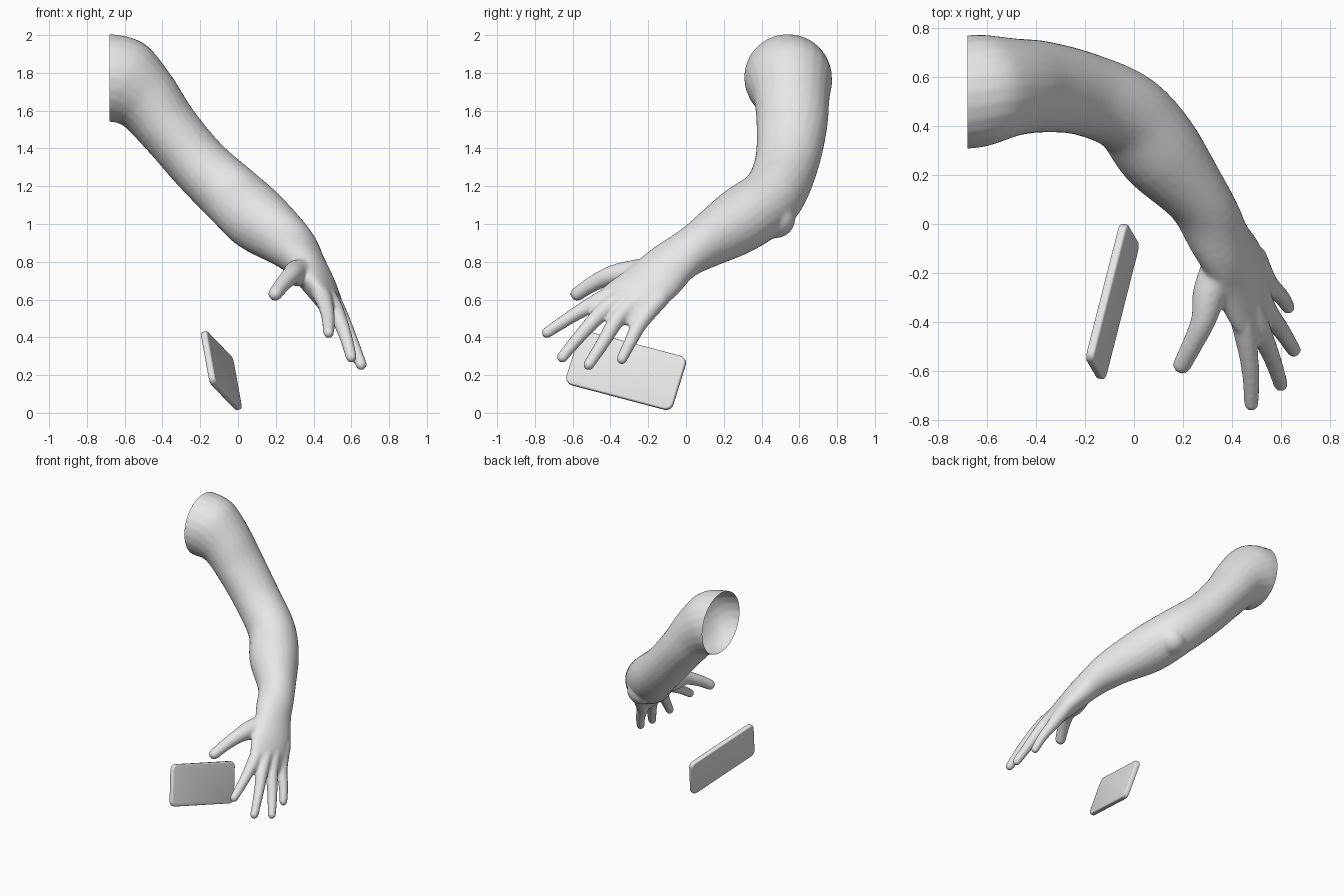
import bpy, bmesh, math
from mathutils import Vector, Matrix

if "Cube" in bpy.data.objects:
    bpy.data.objects.remove(bpy.data.objects["Cube"])

grey = bpy.data.materials.new("light_grey")
grey.diffuse_color = (0.8, 0.8, 0.8, 1)
grey.use_nodes = True
grey.node_tree.nodes["Principled BSDF"].inputs["Base Color"].default_value = grey.diffuse_color


def spline(keys, steps):
    """Catmull-Rom interpolation of equal-length tuples."""
    k = [keys[0]] + list(keys) + [keys[-1]]
    out = []
    for i in range(1, len(k) - 2):
        for s in range(steps):
            t = s / steps
            out.append([0.5 * (2 * b + (c - a) * t + (2 * a - 5 * b + 4 * c - d) * t * t
                               + (3 * b - a - 3 * c + d) * t ** 3)
                        for a, b, c, d in zip(k[i - 1], k[i], k[i + 1], k[i + 2])])
    out.append(list(keys[-1]))
    return out


def tube(bm, keys, steps=5, sides=24):
    """Loft of ellipses; key = x, y, z, sideways radius, other radius, roll."""
    pts = spline(keys, steps)
    rings = []
    for i, p in enumerate(pts):
        a, b = pts[max(i - 1, 0)], pts[min(i + 1, len(pts) - 1)]
        t = (Vector(b[:3]) - Vector(a[:3])).normalized()
        w = t.cross(Vector((0, 0, 1))).normalized()
        v = w.cross(t)
        roll = math.radians(p[5])
        w, v = (w * math.cos(roll) + v * math.sin(roll),
                v * math.cos(roll) - w * math.sin(roll))
        rings.append([bm.verts.new(Vector(p[:3]) + w * p[3] * math.cos(q) + v * p[4] * math.sin(q))
                      for q in (2 * math.pi * j / sides for j in range(sides))])
    for r, s in zip(rings, rings[1:]):
        for j in range(sides):
            n = (j + 1) % sides
            bm.faces.new((r[j], r[n], s[n], s[j]))
    bm.faces.new(rings[0][::-1])
    bm.faces.new(rings[-1])


def ball(bm, centre, radius):
    bmesh.ops.create_uvsphere(bm, u_segments=20, v_segments=12, radius=radius,
                              matrix=Matrix.Translation(centre))


def finger(bm, keys):
    """Round tapered digit; key = x, y, z, radius."""
    tube(bm, [(x, y, z, r, r, 0) for x, y, z, r in keys], 4, 16)
    ball(bm, keys[0][:3], keys[0][3])
    ball(bm, keys[-1][:3], keys[-1][3])


def add_object(name, bm):
    bmesh.ops.recalc_face_normals(bm, faces=bm.faces)
    me = bpy.data.meshes.new(name)
    bm.to_mesh(me)
    bm.free()
    me.materials.append(grey)
    ob = bpy.data.objects.new(name, me)
    bpy.context.collection.objects.link(ob)
    return ob


# Shoulder, upper arm, forearm, wrist and palm as one loft
bm = bmesh.new()
tube(bm, [
    (-0.80, 0.54, 1.78, 0.23, 0.225, 0),
    (-0.68, 0.54, 1.775, 0.232, 0.23, 0),
    (-0.60, 0.55, 1.745, 0.225, 0.232, 0),
    (-0.49, 0.56, 1.66, 0.20, 0.187, 0),
    (-0.37, 0.56, 1.51, 0.187, 0.163, 0),
    (-0.20, 0.53, 1.31, 0.17, 0.158, 0),
    (-0.02, 0.45, 1.14, 0.168, 0.17, 0),
    (0.11, 0.29, 1.02, 0.175, 0.173, 0),
    (0.265, 0.10, 0.90, 0.132, 0.138, 10),
    (0.35, -0.06, 0.80, 0.135, 0.105, 38),
    (0.42, -0.18, 0.69, 0.152, 0.085, 42),
    (0.485, -0.34, 0.57, 0.15, 0.055, 50),
    (0.505, -0.39, 0.53, 0.11, 0.035, 50),
])
ball(bm, (0.05, 0.475, 1.03), 0.105)  # elbow point

# Thumb and four fingers
for keys in (
    [(0.36, -0.15, 0.75, 0.075), (0.31, -0.28, 0.74, 0.07), (0.285, -0.39, 0.73, 0.052),
     (0.24, -0.49, 0.685, 0.043), (0.197, -0.575, 0.63, 0.038)],
    [(0.41, -0.28, 0.68, 0.05), (0.45, -0.43, 0.61, 0.047), (0.475, -0.59, 0.52, 0.037),
     (0.48, -0.735, 0.425, 0.03)],
    [(0.46, -0.28, 0.64, 0.05), (0.51, -0.42, 0.555, 0.046), (0.565, -0.55, 0.42, 0.036),
     (0.60, -0.655, 0.295, 0.03)],
    [(0.49, -0.24, 0.61, 0.05), (0.54, -0.35, 0.515, 0.045), (0.605, -0.44, 0.37, 0.036),
     (0.653, -0.515, 0.255, 0.03)],
    [(0.49, -0.14, 0.61, 0.055), (0.545, -0.24, 0.48, 0.043), (0.60, -0.295, 0.375, 0.034),
     (0.63, -0.34, 0.285, 0.029)],
):
    finger(bm, keys)
arm = add_object("arm", bm)

# Fuse the parts into one smooth skin
fuse = arm.modifiers.new("fuse", 'REMESH')
fuse.mode = 'VOXEL'
fuse.voxel_size = 0.01
soften = arm.modifiers.new("soften", 'SMOOTH')
soften.factor = 0.5
soften.iterations = 8
skin = bpy.data.meshes.new_from_object(arm.evaluated_get(bpy.context.evaluated_depsgraph_get()))
arm.modifiers.clear()

# Open cut at the shoulder
bm = bmesh.new()
bm.from_mesh(skin)
bmesh.ops.bisect_plane(bm, geom=bm.verts[:] + bm.edges[:] + bm.faces[:],
                       plane_co=(-0.68, 0, 0), plane_no=(1, 0, 0), clear_inner=True)
for f in bm.faces:
    f.smooth = True
    f.material_index = 0
bm.to_mesh(skin)
bm.free()
skin.materials.clear()
skin.materials.append(grey)
arm.data = skin

# Flat handset with rounded corners and soft rim
bm = bmesh.new()
bmesh.ops.create_cube(bm, size=1)
bmesh.ops.scale(bm, vec=(0.60, 0.30, 0.036), verts=bm.verts)
corners = [e for e in bm.edges if abs(e.verts[0].co.z - e.verts[1].co.z) > 0.01]
bmesh.ops.bevel(bm, geom=corners, offset=0.04, segments=6, profile=0.5, affect='EDGES')
rim = [e for e in bm.edges if abs(e.verts[0].co.z - e.verts[1].co.z) < 0.01]
bmesh.ops.bevel(bm, geom=rim, offset=0.01, segments=3, profile=0.5, affect='EDGES')
for f in bm.faces:
    f.smooth = True
handset = add_object("handset", bm)
along = Vector((0.14, 0.55, -0.145)).normalized()
up = Vector((-0.05, 0.09, 0.28))
up = (up - along * up.dot(along)).normalized()
turn = Matrix((along, up, along.cross(up))).transposed().to_4x4()
handset.matrix_world = Matrix.Translation((-0.088, -0.317, 0.224)) @ turn

# Keep the handset's hard edges crisp
bpy.ops.object.select_all(action='DESELECT')
handset.select_set(True)
bpy.context.view_layer.objects.active = handset
bpy.ops.object.shade_smooth_by_angle(angle=math.radians(40))
